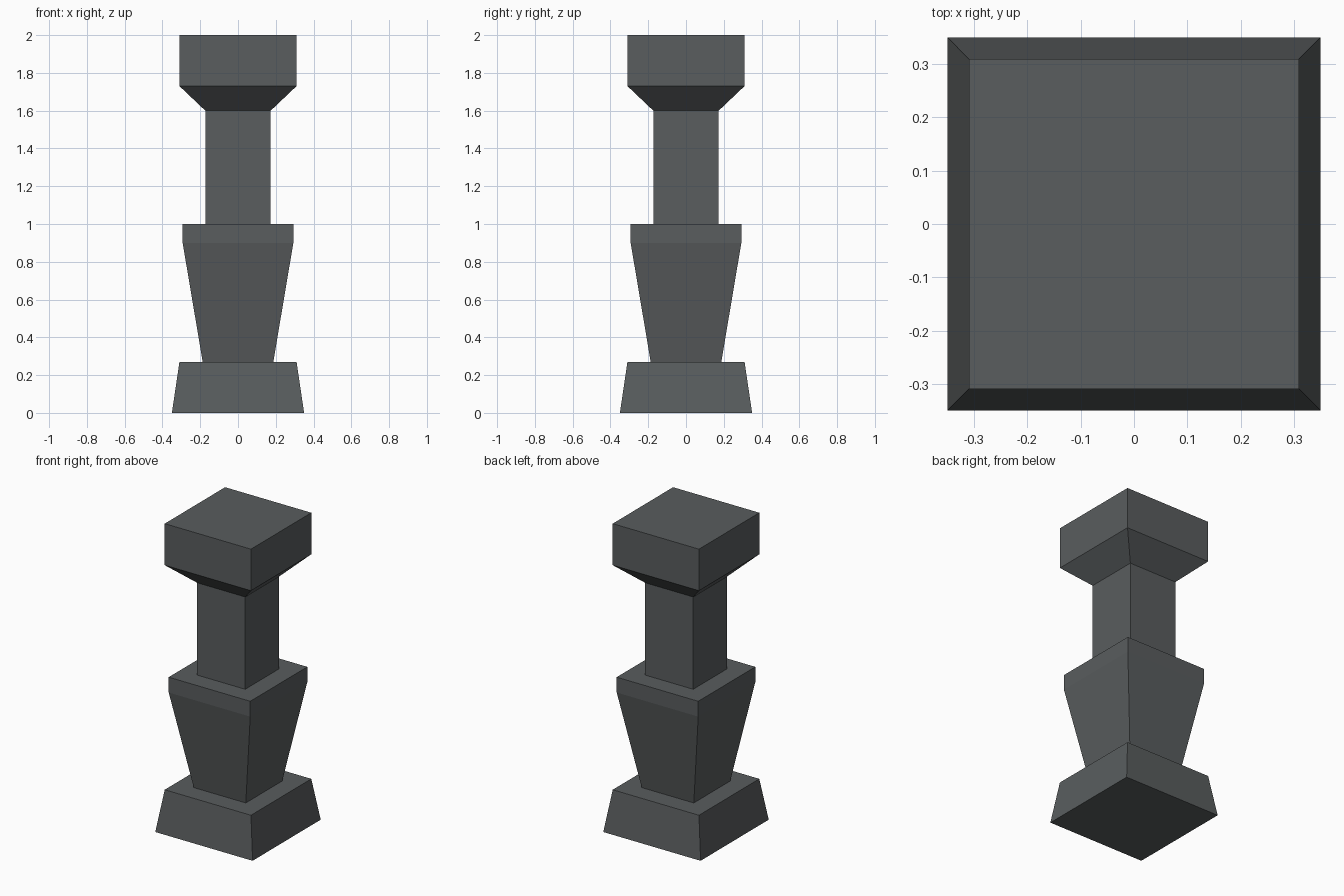
import bpy
import bmesh

if "Cube" in bpy.data.objects:
    bpy.data.objects.remove(bpy.data.objects["Cube"])

# Single dark slate grey for the whole pillar
stone = bpy.data.materials.new("dark slate grey")
stone.diffuse_color = (0.1, 0.109, 0.112, 1.0)
stone.use_nodes = True
stone.node_tree.nodes["Principled BSDF"].inputs["Base Color"].default_value = stone.diffuse_color


def square_loft(name, sections):
    """Closed square solid through (half_width, z) sections."""
    bm = bmesh.new()
    rings = [[bm.verts.new((sx * h, sy * h, z))
              for sx, sy in ((-1, -1), (1, -1), (1, 1), (-1, 1))]
             for h, z in sections]
    bm.faces.new(rings[0][::-1])
    bm.faces.new(rings[-1])
    for low, high in zip(rings, rings[1:]):
        for i in range(4):
            j = (i + 1) % 4
            bm.faces.new((low[i], low[j], high[j], high[i]))
    bmesh.ops.recalc_face_normals(bm, faces=bm.faces)
    mesh = bpy.data.meshes.new(name)
    bm.to_mesh(mesh)
    bm.free()
    mesh.materials.append(stone)
    obj = bpy.data.objects.new(name, mesh)
    bpy.context.collection.objects.link(obj)
    return obj


# Tapered plinth
square_loft("base", [(0.35, 0), (0.31, 0.27)])
# Lower body flaring upward to a straight band
square_loft("lower_body", [(0.187, 0.27), (0.293, 0.9), (0.293, 1.0)])
# Narrow straight neck
square_loft("neck", [(0.173, 1.0), (0.173, 1.6)])
# Capital: sloped underside and square block
square_loft("cap", [(0.173, 1.6), (0.31, 1.73), (0.31, 2.0)])
